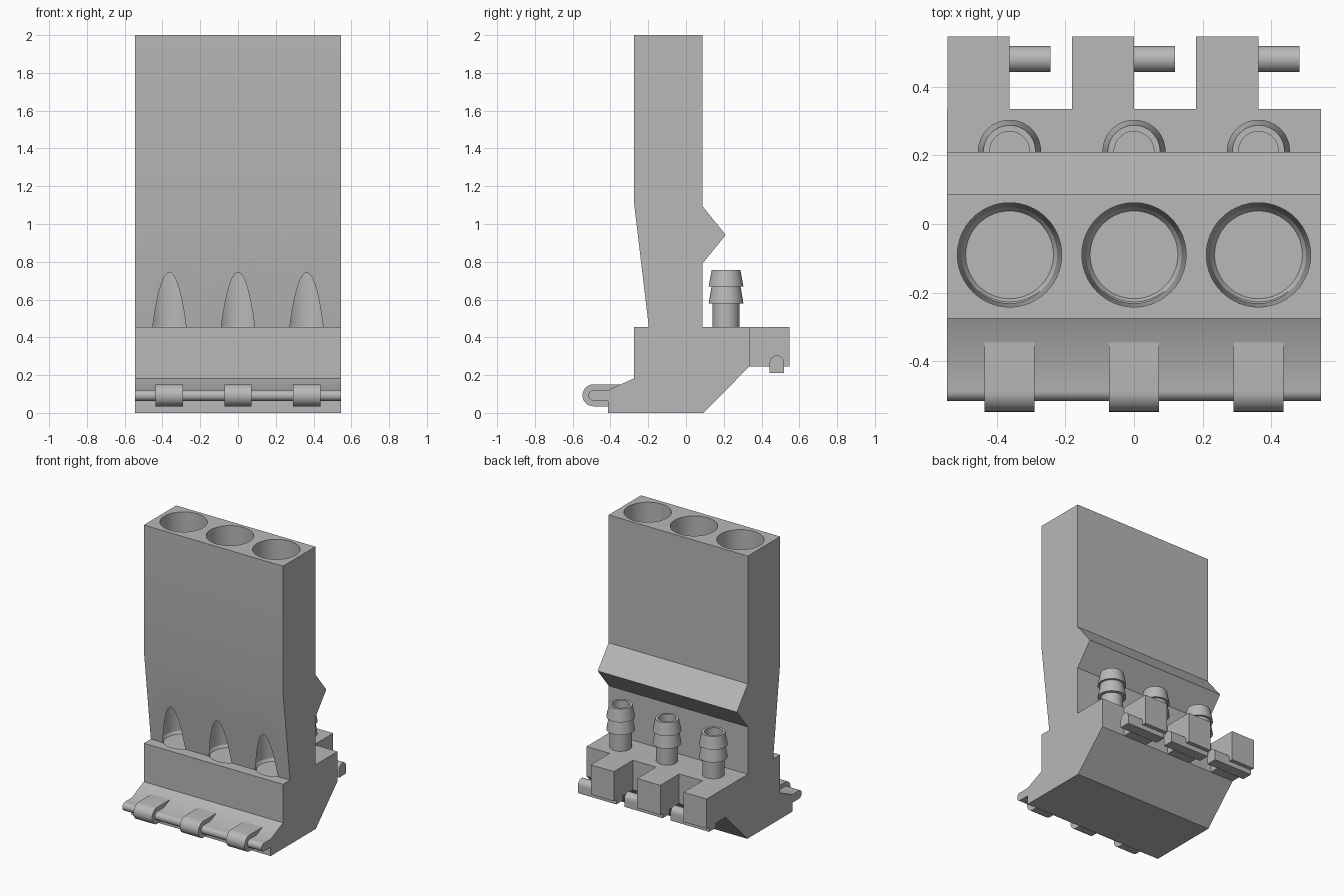
import bpy, bmesh
from math import sin, cos, pi

if "Cube" in bpy.data.objects:
    bpy.data.objects.remove(bpy.data.objects["Cube"])

grey = bpy.data.materials.new("light_grey")
grey.use_nodes = True
grey.diffuse_color = (0.48, 0.48, 0.48, 1)
grey.node_tree.nodes["Principled BSDF"].inputs["Base Color"].default_value = grey.diffuse_color

HALF = 0.545
PITCH = 0.363
COLUMNS = [-PITCH, 0, PITCH]


def finish(name, bm):
    bmesh.ops.recalc_face_normals(bm, faces=bm.faces)
    mesh = bpy.data.meshes.new(name)
    bm.to_mesh(mesh)
    bm.free()
    mesh.materials.append(grey)
    obj = bpy.data.objects.new(name, mesh)
    bpy.context.collection.objects.link(obj)
    return obj


def smooth(obj):
    bpy.ops.object.select_all(action="DESELECT")
    obj.select_set(True)
    bpy.context.view_layer.objects.active = obj
    bpy.ops.object.shade_smooth_by_angle(angle=pi / 6)


def extrude(name, profile, x0, x1):
    """Extrude a (y, z) outline along x."""
    bm = bmesh.new()
    face = bm.faces.new([bm.verts.new((x0, y, z)) for y, z in profile])
    moved = bmesh.ops.extrude_face_region(bm, geom=[face])["geom"]
    verts = [g for g in moved if isinstance(g, bmesh.types.BMVert)]
    bmesh.ops.translate(bm, vec=(x1 - x0, 0, 0), verts=verts)
    return finish(name, bm)


def lathe(name, profile, x, y, steps=48):
    """Closed solid from (radius, z) points that start and end on the axis."""
    bm = bmesh.new()
    verts = [bm.verts.new((r, 0, z)) for r, z in profile]
    edges = [bm.edges.new(pair) for pair in zip(verts, verts[1:])]
    bmesh.ops.spin(bm, geom=verts + edges, cent=(0, 0, 0), axis=(0, 0, 1),
                   angle=2 * pi, steps=steps, use_duplicate=False)
    bmesh.ops.remove_doubles(bm, verts=bm.verts, dist=1e-4)
    bmesh.ops.translate(bm, vec=(x, y, 0), verts=bm.verts)
    return finish(name, bm)


def arc(cy, cz, r, start, end, n=12):
    return [(cy + r * cos(start + (end - start) * i / n),
             cz + r * sin(start + (end - start) * i / n)) for i in range(n + 1)]


# Main housing with back ridge, front ledge, sloped foot and round-nosed tongue
tongue = arc(-0.487, 0.092, 0.029, 1.5 * pi, 0.5 * pi)
body = extrude("housing", [
    (-0.275, 2), (0.087, 2), (0.087, 1.095), (0.21, 0.942), (0.087, 0.79),
    (0.087, 0.455), (0.335, 0.455), (0.335, 0.245), (0.092, 0), (-0.412, 0),
    (-0.412, 0.063)] + tongue + [
    (-0.412, 0.121), (-0.275, 0.183), (-0.275, 0.455), (-0.197, 0.455),
    (-0.275, 1.11)], -HALF, HALF)

# Three tapered bores that break out through the sloped front
for x in COLUMNS:
    cutter = lathe("bore_cutter", [(0, 0.44), (0.128, 0.44), (0.139, 0.458),
                                   (0.152, 2), (0.152, 2.1), (0, 2.1)], x, -0.09, 64)
    cut = body.modifiers.new("bore", "BOOLEAN")
    cut.operation = "DIFFERENCE"
    cut.solver = "EXACT"
    cut.object = cutter
    bpy.context.view_layer.objects.active = body
    bpy.ops.object.modifier_apply(modifier=cut.name)
    bpy.data.objects.remove(cutter)
smooth(body)

clip_outline = arc(-0.49, 0.093, 0.058, 1.5 * pi, 0.5 * pi, 16) + [
    (-0.33, 0.151), (-0.33, 0.035)]
pin_outline = arc(0.481, 0.266, 0.038, 0, pi) + [(0.443, 0.212), (0.519, 0.212)]
block_outline = [(0.335, 0.245), (0.547, 0.245), (0.547, 0.455), (0.335, 0.455)]

for i, x in enumerate(COLUMNS):
    # Rounded clip around the tongue
    smooth(extrude(f"front_clip_{i}", clip_outline, x - 0.0725, x + 0.0725))

    # Back block with a pin running under it and out of one side
    extrude(f"back_block_{i}", block_outline, x - PITCH / 2, x)
    smooth(extrude(f"back_pin_{i}", pin_outline, x - PITCH / 2 + 0.001, x + 0.12))

    # Hollow barbed nozzle
    smooth(lathe(f"barbed_nozzle_{i}", [
        (0, 0.45), (0.071, 0.45), (0.071, 0.58), (0.092, 0.58), (0.077, 0.67),
        (0.092, 0.67), (0.076, 0.757), (0.058, 0.757), (0.058, 0.47), (0, 0.47)],
        x, 0.212))
